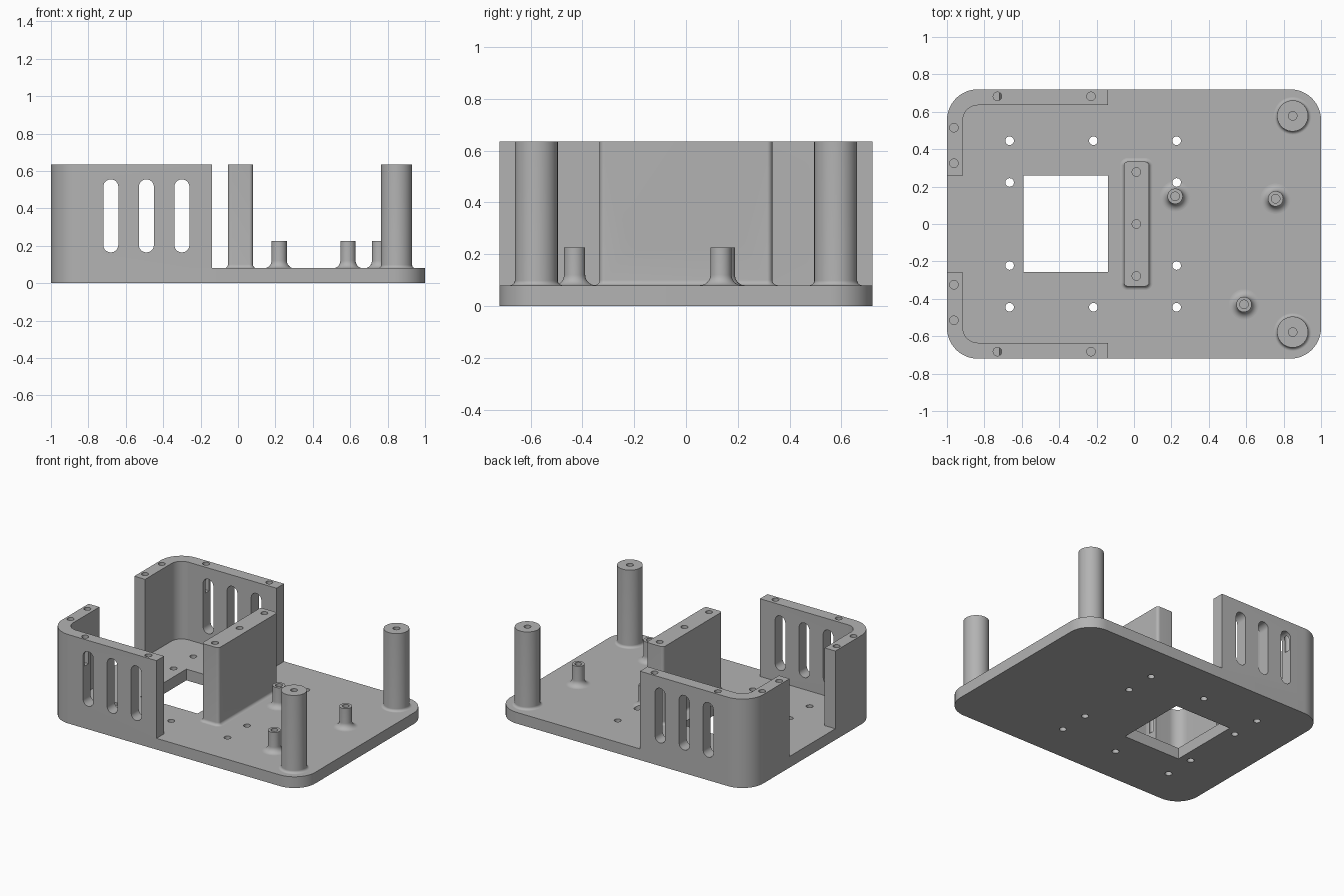
import bpy, bmesh
from math import sin, cos, pi, radians
from mathutils import Matrix, Vector

if "Cube" in bpy.data.objects:
    bpy.data.objects.remove(bpy.data.objects["Cube"])

GREY = (0.45, 0.45, 0.45, 1)
mat = bpy.data.materials.new("plain grey plastic")
mat.use_nodes = True
mat.diffuse_color = GREY
mat.node_tree.nodes["Principled BSDF"].inputs["Base Color"].default_value = GREY

FLOOR, TOP = 0.08, 0.635        # plate top, wall and post top
HALF_Y, CORNER, WALL = 0.72, 0.165, 0.085
HOLE_R = 0.023


def finish(name, bm):
    bmesh.ops.recalc_face_normals(bm, faces=bm.faces)
    me = bpy.data.meshes.new(name)
    bm.to_mesh(me)
    bm.free()
    ob = bpy.data.objects.new(name, me)
    bpy.context.collection.objects.link(ob)
    me.materials.append(mat)
    return ob


def arc(cx, cy, r, a0, a1, n=16):
    angles = [radians(a0 + (a1 - a0) * i / n) for i in range(n + 1)]
    return [(cx + r * cos(a), cy + r * sin(a)) for a in angles]


def rounded_rect(cx, cy, hx, hy, r):
    pts = []
    for sx, sy, a in ((1, 1, 0), (-1, 1, 90), (-1, -1, 180), (1, -1, 270)):
        pts += arc(cx + sx * (hx - r), cy + sy * (hy - r), r, a, a + 90)
    return pts


def prism(name, pts, z0, z1, matrix=None):
    bm = bmesh.new()
    face = bm.faces.new([bm.verts.new((x, y, z0)) for x, y in pts])
    out = bmesh.ops.extrude_face_region(bm, geom=[face])
    moved = [v for v in out["geom"] if isinstance(v, bmesh.types.BMVert)]
    bmesh.ops.translate(bm, verts=moved, vec=(0, 0, z1 - z0))
    bmesh.ops.remove_doubles(bm, verts=bm.verts, dist=1e-5)
    if matrix:
        bm.transform(matrix)
    return finish(name, bm)


def hole(x, y, z0, z1, r=HOLE_R):
    return prism("hole_cutter", arc(x, y, r, 0, 345, 23), z0, z1)


def slot(center, width, height, axis):
    """Round-ended slot cutter running along x or y."""
    r = min(width, height) / 2
    pts = rounded_rect(0, 0, width / 2, height / 2, r - 0.0005)
    rot = Matrix.Rotation(pi / 2, 4, 'X')
    if axis == 'X':
        rot = Matrix.Rotation(pi / 2, 4, 'Z') @ rot
    return prism("slot_cutter", pts, -0.12, 0.12, Matrix.Translation(center) @ rot)


def cut(ob, cutters):
    bpy.context.view_layer.objects.active = ob
    for c in cutters:
        mod = ob.modifiers.new("cut", 'BOOLEAN')
        mod.operation, mod.solver, mod.object = 'DIFFERENCE', 'EXACT', c
        bpy.ops.object.modifier_apply(modifier=mod.name)
        bpy.data.objects.remove(c)


def smooth(ob):
    bpy.ops.object.select_all(action='DESELECT')
    ob.select_set(True)
    bpy.context.view_layer.objects.active = ob
    bpy.ops.object.shade_smooth_by_angle(angle=radians(30))


def post(name, x, y, r, top, flare, hole_depth):
    """Turned post with a concave flare where it meets the plate."""
    n = 10
    profile = [(0, FLOOR - 0.01), (r + flare, FLOOR - 0.01)]
    profile += [(r + flare - flare * sin(t), FLOOR + flare - flare * cos(t))
                for t in (pi / 2 * i / n for i in range(n + 1))]
    profile += [(r, top), (0, top)]
    bm = bmesh.new()
    vs = [bm.verts.new((px, 0, pz)) for px, pz in profile]
    edges = [bm.edges.new(pair) for pair in zip(vs, vs[1:])]
    bmesh.ops.spin(bm, geom=vs + edges, cent=(0, 0, 0), axis=(0, 0, 1),
                   angle=2 * pi, steps=40)
    bmesh.ops.remove_doubles(bm, verts=bm.verts, dist=1e-5)
    bmesh.ops.translate(bm, verts=bm.verts, vec=(x, y, 0))
    ob = finish(name, bm)
    cut(ob, [hole(x, y, top - hole_depth, top + 0.05)])
    return ob


# Base plate with window and screw holes
plate = prism("base_plate", rounded_rect(0, 0, 1, HALF_Y, CORNER), 0, FLOOR)
window = prism("window_cutter",
               [(-0.59, -0.257), (-0.14, -0.257), (-0.14, 0.26), (-0.59, 0.26)],
               -0.1, 0.2)
plate_holes = [(x, s * y) for s in (1, -1) for x, y in
               ((-0.665, 0.445), (-0.217, 0.445), (0.228, 0.445),
                (-0.665, 0.222), (0.228, 0.222))]
cut(plate, [window] + [hole(x, y, -0.1, 0.2) for x, y in plate_holes])
smooth(plate)

# Slotted corner walls
for side, s in (("back", 1), ("front", -1)):
    outer = arc(-1 + CORNER, HALF_Y - CORNER, CORNER, 90, 180)
    inner = arc(-1 + CORNER, HALF_Y - CORNER, CORNER - WALL, 180, 90)
    pts = [(-0.14, HALF_Y)] + outer + [(-1, 0.258), (-1 + WALL, 0.258)]
    pts += inner + [(-0.14, HALF_Y - WALL)]
    wall = prism(side + "_corner_wall", [(x, s * y) for x, y in pts], FLOOR, TOP)
    cutters = [slot(Vector((x, s * 0.68, 0.36)), 0.08, 0.39, 'Y')
               for x in (-0.68, -0.49, -0.3)]
    cutters.append(slot(Vector((-0.96, s * 0.41, 0.36)), 0.115, 0.39, 'X'))
    cutters += [hole(x, s * y, TOP - 0.2, TOP + 0.05) for x, y in
                ((-0.73, 0.682), (-0.23, 0.682), (-0.963, 0.515), (-0.963, 0.325))]
    cut(wall, cutters)
    smooth(wall)

# Central support wall with a flared foot
MID_X, MID_HX, MID_HY, FOOT = 0.013, 0.067, 0.333, 0.02
bm = bmesh.new()
rings = [(FOOT, FLOOR - 0.01)]
rings += [(FOOT * (1 - sin(t)), FLOOR + FOOT * (1 - cos(t)))
          for t in (pi / 2 * i / 6 for i in range(7))]
rings.append((0, TOP))
loops = [[bm.verts.new((x, y, z)) for x, y in
          rounded_rect(MID_X, 0, MID_HX + g, MID_HY + g, 0.02 + g)]
         for g, z in rings]
for lo, hi in zip(loops, loops[1:]):
    for i in range(len(lo)):
        bm.faces.new((lo[i - 1], lo[i], hi[i], hi[i - 1]))
bm.faces.new(loops[0])
bm.faces.new(loops[-1])
bmesh.ops.remove_doubles(bm, verts=bm.verts, dist=1e-5)
support = finish("central_support", bm)
cut(support, [slot(Vector((MID_X, 0, 0.281)), 0.47, 0.135, 'X')] +
    [hole(MID_X, y, TOP - 0.15, TOP + 0.05) for y in (-0.278, 0, 0.278)])
smooth(support)

# Tall corner posts
for side, s in (("back", 1), ("front", -1)):
    smooth(post(side + "_tall_post", 0.848, s * 0.578, 0.083, TOP, 0.018, 0.2))

# Short flared standoffs
for i, (x, y) in enumerate(((0.22, 0.148), (0.757, 0.135), (0.588, -0.43))):
    standoff = post("standoff_%d" % (i + 1), x, y, 0.041, 0.225, 0.04, 0.13)
    if i == 0:
        cut(standoff, [hole(0.228, 0.222, 0.0, 0.2)])
    smooth(standoff)
